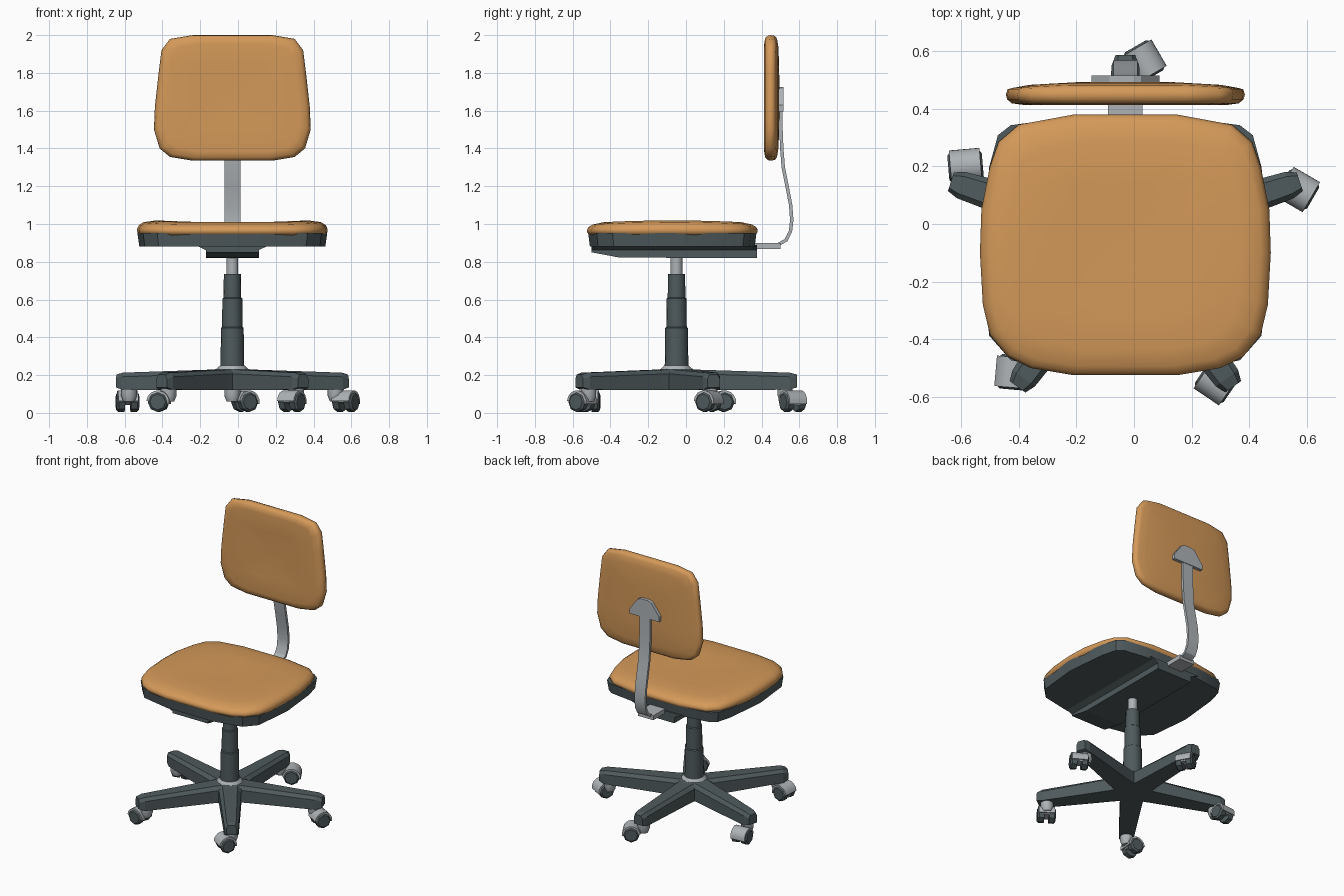
import bpy, bmesh, math
from mathutils import Vector, Matrix

if "Cube" in bpy.data.objects:
    bpy.data.objects.remove(bpy.data.objects["Cube"])

CX, CY = -0.03, -0.05          # axis of the pedestal


def material(name, rgb):
    m = bpy.data.materials.new(name)
    m.diffuse_color = (*rgb, 1)
    m.use_nodes = True
    m.node_tree.nodes["Principled BSDF"].inputs["Base Color"].default_value = m.diffuse_color
    return m


ORANGE = material("tan orange fabric", (0.66, 0.32, 0.10))
DARK = material("dark slate plastic", (0.078, 0.102, 0.108))
GREY = material("light grey metal", (0.42, 0.45, 0.47))


def loft(name, rings, mat, smooth=None, matrix=None):
    """Skin a list of equal-length point rings and cap both ends."""
    bm = bmesh.new()
    vs = [[bm.verts.new(p) for p in r] for r in rings]
    n = len(rings[0])
    for a, b in zip(vs, vs[1:]):
        for i in range(n):
            j = (i + 1) % n
            bm.faces.new((a[i], a[j], b[j], b[i]))
    bm.faces.new(vs[0])
    bm.faces.new(vs[-1])
    bmesh.ops.recalc_face_normals(bm, faces=bm.faces)
    if matrix:
        bm.transform(matrix)
    me = bpy.data.meshes.new(name)
    bm.to_mesh(me)
    bm.free()
    me.materials.append(mat)
    ob = bpy.data.objects.new(name, me)
    bpy.context.collection.objects.link(ob)
    if smooth:
        bpy.ops.object.select_all(action='DESELECT')
        ob.select_set(True)
        bpy.context.view_layer.objects.active = ob
        bpy.ops.object.shade_smooth_by_angle(angle=math.radians(smooth))
    return ob


def lathe(name, profile, mat, x=CX, y=CY, sides=16, smooth=40):
    """Revolve (radius, z) pairs around a vertical axis."""
    rings = [[(x + r * math.cos(2 * math.pi * i / sides),
               y + r * math.sin(2 * math.pi * i / sides), z)
              for i in range(sides)] for r, z in profile]
    return loft(name, rings, mat, smooth)


def mirrored(half):
    return half + [(-x, y) for x, y in reversed(half)]


# Seat cushion
seat = mirrored([(0.18, -0.525), (0.33, -0.50), (0.41, -0.46), (0.47, -0.385),
                 (0.495, -0.28), (0.505, -0.10), (0.50, 0.05), (0.47, 0.20),
                 (0.44, 0.285), (0.37, 0.345), (0.18, 0.38)])


def seat_ring(s, z, outline=seat, cy=-0.07, crown=0.0):
    return [(CX + x * s, cy + (y - cy) * s,
             z - crown * ((y - cy) * s) ** 2) for x, y in outline]


loft("seat_cushion", [seat_ring(s, z, crown=c) for s, z, c in (
    (0.97, 0.94, 0), (0.995, 0.955, 0), (1.0, 0.972, 0.02), (0.98, 0.994, 0.05),
    (0.93, 1.010, 0.07), (0.80, 1.019, 0.07), (0.5, 1.013, 0.05),
    (0.2, 1.008, 0), (0.02, 1.007, 0))], ORANGE, 60)

# Seat shell with squarer corners, and the beam under it
shell = mirrored([(0.18, -0.52), (0.40, -0.475), (0.475, -0.39), (0.505, -0.10),
                  (0.475, 0.20), (0.445, 0.31), (0.40, 0.345), (0.18, 0.375)])
loft("seat_shell", [seat_ring(s, z, shell) for s, z in
                    ((0.975, 0.88), (0.995, 0.952))], DARK, 30)


def beam_ring(y, zb):
    half = [(0.20, 0.89), (0.14, 0.862), (0.14, zb)]
    return [(CX + x, y, z) for x, z in mirrored(half)]


loft("seat_beam", [beam_ring(-0.50, 0.85), beam_ring(-0.35, 0.822),
                   beam_ring(0.375, 0.82)], DARK)

# Backrest cushion
back = mirrored([(0.21, 1.335), (0.33, 1.355), (0.385, 1.40), (0.415, 1.50),
                 (0.41, 1.62), (0.39, 1.80), (0.375, 1.92), (0.33, 1.98), (0.21, 2.0)])


def back_ring(s, y, bow):
    zc = 1.667
    return [(CX + x * s, y - bow * (x * s) ** 2, zc + (z - zc) * s) for x, z in back]


loft("backrest", [back_ring(s, y, b) for s, y, b in (
    (0.02, 0.422, 0), (0.5, 0.42, 0), (0.86, 0.414, 0), (0.95, 0.419, 0),
    (0.99, 0.433, 0), (1.0, 0.45, 0), (0.985, 0.473, 0.03), (0.94, 0.485, 0.08),
    (0.8, 0.492, 0.08), (0.4, 0.494, 0.05), (0.02, 0.494, 0))], ORANGE, 60)

# Curved support bar swept along a side-view path
path = [Vector(p) for p in ((0.40, 0.882), (0.49, 0.892), (0.53, 0.915), (0.553, 0.96),
                            (0.56, 1.02), (0.554, 1.10), (0.535, 1.20), (0.515, 1.30),
                            (0.507, 1.40), (0.503, 1.50), (0.503, 1.72))]
rings = []
for i, p in enumerate(path):
    t = (path[min(i + 1, len(path) - 1)] - path[max(i - 1, 0)]).normalized()
    n = Vector((-t.y, t.x)) * 0.009
    a, b = p + n, p - n
    rings.append([(CX - 0.042, *a), (CX + 0.042, *a), (CX + 0.042, *b), (CX - 0.042, *b)])
loft("support_bar", rings, GREY, 30)

# Mounting plate behind the backrest and bracket under the seat
plate = mirrored([(0.118, 1.595), (0.118, 1.63), (0.055, 1.715), (0.03, 1.725)])
loft("back_plate", [[(CX + x, y, z) for x, z in plate] for y in (0.485, 0.516)], GREY)
bracket = mirrored([(0.06, 0.868), (0.06, 0.90)])
loft("seat_bracket", [[(CX + x, y, z) for x, z in bracket] for y in (0.30, 0.50)], GREY)

# Telescopic column
lathe("gas_piston", [(0.031, 0.70), (0.031, 0.84)], GREY)
lathe("column_sleeves", [(0.063, 0.22), (0.060, 0.45), (0.054, 0.455), (0.053, 0.605),
                         (0.047, 0.61), (0.045, 0.735)], DARK)
lathe("base_collar", [(0.09, 0.21), (0.085, 0.232), (0.066, 0.25)], GREY)

# Five-legged star base
lathe("base_hub", [(0.125, 0.12), (0.125, 0.215), (0.09, 0.232)], DARK, sides=10, smooth=None)


def leg_ring(r, w, zb, zt):
    half = [(w, zb), (w, zt - 0.022), (0.65 * w, zt)]
    return [(r, y, z) for y, z in mirrored(half)]


# Casters: centre x, y and heading of the axle
casters = [(0.57, 0.12, -30), (0.035, 0.565, -60), (-0.585, 0.20, 5),
           (-0.42, -0.515, -95), (0.285, -0.55, -34)]


def arc_ring(y, r, a0, a1, steps, inner=None):
    angles = [math.radians(a0 + (a1 - a0) * i / steps) for i in range(steps + 1)]
    pts = [(r * math.cos(a), y, r * math.sin(a)) for a in angles]
    if inner:
        pts += [(inner * math.cos(a), y, inner * math.sin(a)) for a in reversed(angles)]
    return pts


for k, (x, y, heading) in enumerate(casters):
    ang = math.radians(18 + 72 * k)
    turn = Matrix.Translation((CX, CY, 0)) @ Matrix.Rotation(ang, 4, 'Z')
    loft(f"base_leg_{k + 1}", [leg_ring(0.0, 0.085, 0.12, 0.232),
                               leg_ring(0.14, 0.072, 0.12, 0.228),
                               leg_ring(0.60, 0.048, 0.123, 0.213),
                               leg_ring(0.637, 0.034, 0.135, 0.203)], DARK, None, turn)
    # Pivot under the leg tip
    lathe(f"caster_pivot_{k + 1}", [(0.03, 0.06), (0.042, 0.09), (0.042, 0.13)], GREY,
          CX + 0.575 * math.cos(ang), CY + 0.575 * math.sin(ang), 10)
    # Local y is the axle
    place = (Matrix.Translation((x, y, 0.058)) @
             Matrix.Rotation(math.radians(heading - 90), 4, 'Z'))
    for side, s in (("a", -1), ("b", 1)):
        loft(f"caster_wheel_{side}_{k + 1}",
             [arc_ring(s * d, r, 22.5, 337.5, 7) for d, r in
              ((0.016, 0.052), (0.05, 0.054), (0.06, 0.042))], DARK, None,
             place @ Matrix.Rotation(math.radians(22.5), 4, 'Y'))
    loft(f"caster_hood_{k + 1}", [arc_ring(d, 0.061, 5, 190, 8, 0.04)
                                  for d in (-0.053, 0.053)], GREY, 35, place)
    loft(f"caster_web_{k + 1}", [arc_ring(d, 0.05, 0, 200, 8)
                                 for d in (-0.016, 0.016)], GREY, 35, place)
